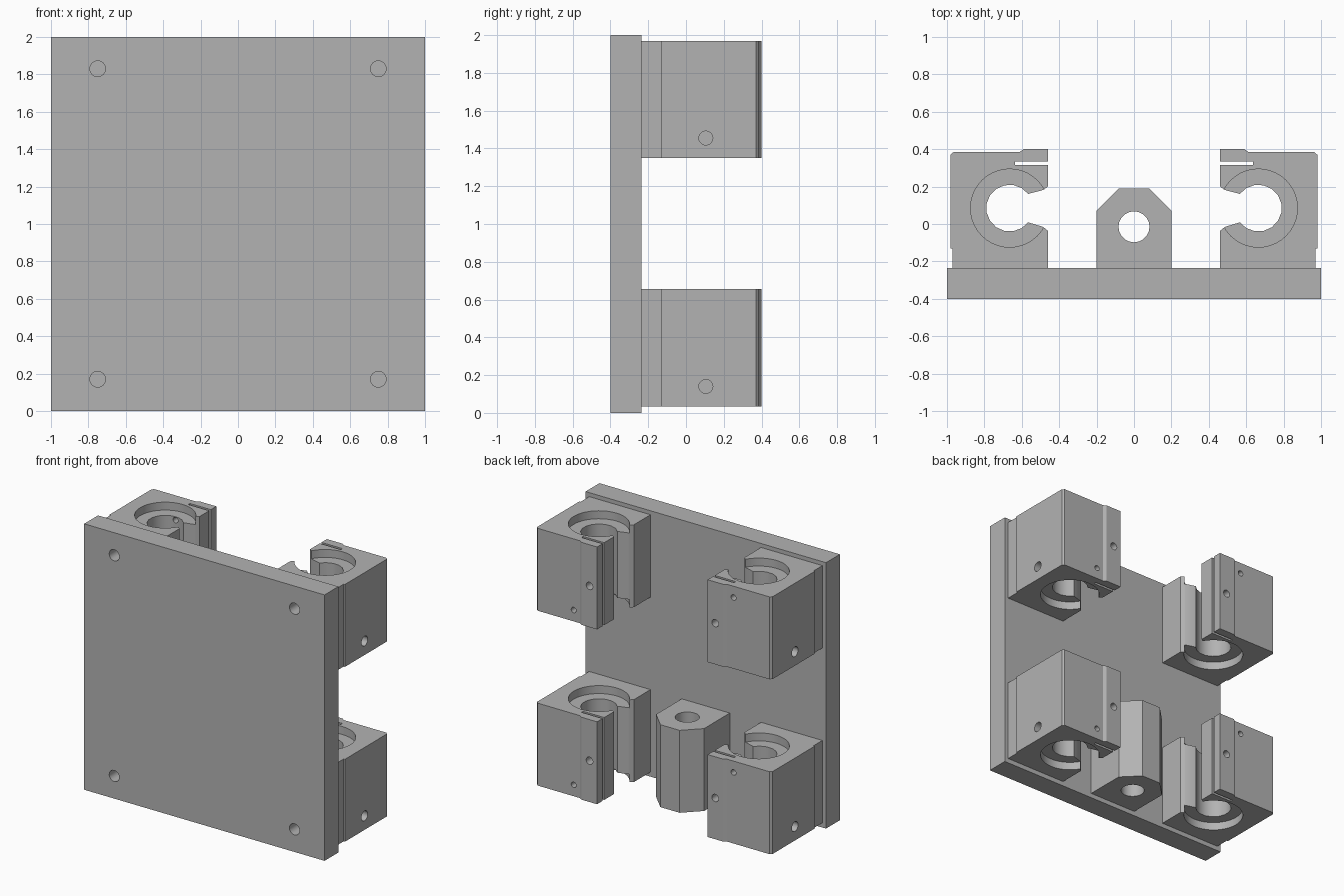
import bpy
import bmesh
from math import cos, sin, radians
from mathutils import Matrix, Vector

if "Cube" in bpy.data.objects:
    bpy.data.objects.remove(bpy.data.objects["Cube"], do_unlink=True)

GREY = (0.45, 0.45, 0.45, 1)
metal = bpy.data.materials.new("grey_metal")
metal.use_nodes = True
metal.diffuse_color = GREY
metal.node_tree.nodes["Principled BSDF"].inputs["Base Color"].default_value = GREY


def make_object(name, bm):
    bmesh.ops.recalc_face_normals(bm, faces=bm.faces[:])
    mesh = bpy.data.meshes.new(name)
    bm.to_mesh(mesh)
    bm.free()
    mesh.materials.append(metal)
    obj = bpy.data.objects.new(name, mesh)
    bpy.context.collection.objects.link(obj)
    return obj


def extrude_profile(name, points, z0, z1):
    """Prism standing on z0 with the given x, y outline."""
    bm = bmesh.new()
    face = bm.faces.new([bm.verts.new((x, y, z0)) for x, y in points])
    moved = bmesh.ops.extrude_face_region(bm, geom=[face])["geom"]
    verts = [v for v in moved if isinstance(v, bmesh.types.BMVert)]
    bmesh.ops.translate(bm, verts=verts, vec=(0, 0, z1 - z0))
    return make_object(name, bm)


def drill(obj, holes):
    """Cut cylinders, each given as start, end, radius and segments."""
    bm = bmesh.new()
    for start, end, radius, segments in holes:
        a, b = Vector(start), Vector(end)
        turn = (b - a).to_track_quat('Z', 'Y').to_matrix().to_4x4()
        bmesh.ops.create_cone(bm, cap_ends=True, segments=segments,
                              radius1=radius, radius2=radius, depth=(b - a).length,
                              matrix=Matrix.Translation((a + b) / 2) @ turn)
    cutter = make_object("hole_cutter", bm)
    cutter.hide_render = True
    mod = obj.modifiers.new("holes", 'BOOLEAN')
    mod.object = cutter
    mod.solver = 'EXACT'
    bpy.context.view_layer.objects.active = obj
    bpy.ops.object.modifier_apply(modifier=mod.name)
    bpy.data.objects.remove(cutter, do_unlink=True)


def shade(obj):
    bpy.ops.object.select_all(action='DESELECT')
    obj.select_set(True)
    bpy.context.view_layer.objects.active = obj
    bpy.ops.object.shade_smooth_by_angle(angle=radians(30))


PLATE_BACK = -0.235
BLOCK_H = 0.62
LOW, HIGH = 0.035, 1.35

# Base plate with four screw holes
plate = extrude_profile("base_plate", [(-1, -0.4), (1, -0.4), (1, PLATE_BACK), (-1, PLATE_BACK)], 0, 2)
drill(plate, [((x, -0.45, z), (x, -0.2, z), 0.042, 24)
              for x in (-0.75, 0.75) for z in (0.17, 1.83)])
shade(plate)

# Bearing block outline: open bore, clamp slot, raised lip, stepped foot
CX, CY, BORE = 0.665, 0.085, 0.125
STEPS = 13
bore_arc = []
for i in range(STEPS + 1):
    angle = radians(-142.6 + 285.2 * i / STEPS)
    bore_arc.append((CX + BORE * cos(angle), CY + BORE * sin(angle)))
outline = [(0.97, PLATE_BACK), (0.97, -0.13), (0.98, -0.13), (0.98, 0.37), (0.965, 0.385),
           (0.612, 0.385), (0.59, 0.4), (0.46, 0.4), (0.46, 0.335), (0.635, 0.335),
           (0.635, 0.315), (0.46, 0.315), (0.46, 0.2), (0.485, 0.182)]
outline += bore_arc[::-1]
outline += [(0.485, -0.016), (0.46, -0.037), (0.46, PLATE_BACK)]

for side, side_name in ((1, "left"), (-1, "right")):
    for z0, level in ((LOW, "lower"), (HIGH, "upper")):
        z1 = z0 + BLOCK_H
        mid = (z0 + z1) / 2
        block = extrude_profile(f"{level}_{side_name}_bearing_block",
                                [(side * x, y) for x, y in outline], z0, z1)
        cx = side * CX
        oil_z = mid - side * 0.225
        drill(block, [
            # seal recesses at both ends
            ((cx, CY, z0 - 0.1), (cx, CY, z0 + 0.06), 0.209, 40),
            ((cx, CY, z1 - 0.06), (cx, CY, z1 + 0.1), 0.209, 40),
            # side screw, clamp screw and oil hole
            ((side * 1.05, 0.105, z0 + 0.105), (side * 0.83, 0.105, z0 + 0.105), 0.037, 20),
            ((side * 0.523, 0.45, mid), (side * 0.523, 0.23, mid), 0.028, 16),
            ((cx, 0.45, oil_z), (cx, 0.15, oil_z), 0.021, 16),
        ])
        shade(block)

# Lead screw nut block with chamfered back and a through hole
nut = extrude_profile("nut_block", [(-0.2, PLATE_BACK), (0.2, PLATE_BACK), (0.2, 0.07),
                                    (0.08, 0.19), (-0.08, 0.19), (-0.2, 0.07)], LOW, LOW + BLOCK_H)
drill(nut, [((0, -0.015, -0.1), (0, -0.015, 0.8), 0.083, 20)])
shade(nut)
